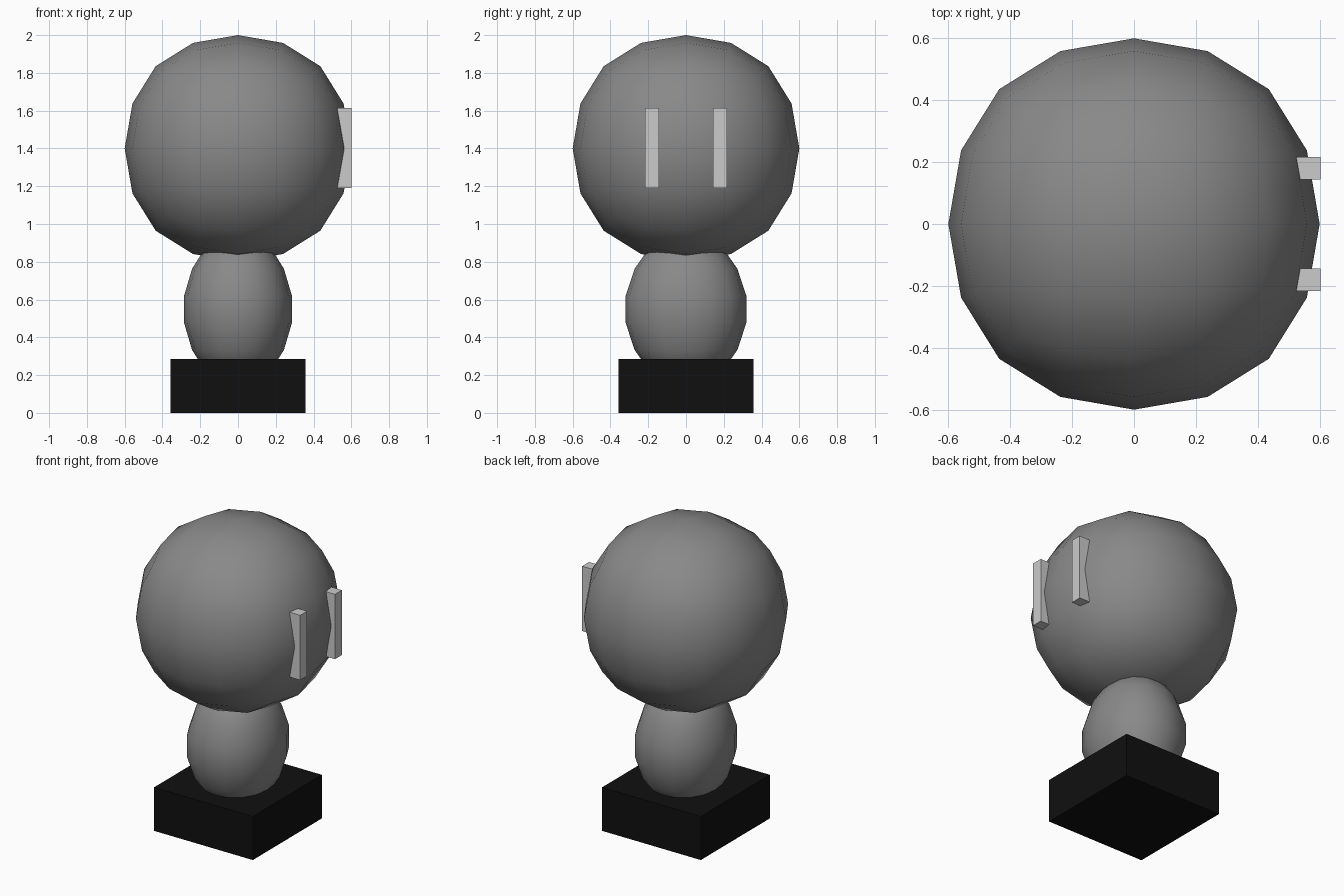
import bpy, bmesh
from math import sin, cos, tau

if "Cube" in bpy.data.objects:
    bpy.data.objects.remove(bpy.data.objects["Cube"])


def paint(obj, value):
    mat = bpy.data.materials.new(obj.name + "_grey")
    mat.diffuse_color = (value, value, value, 1)
    mat.use_nodes = True
    mat.node_tree.nodes["Principled BSDF"].inputs["Base Color"].default_value = mat.diffuse_color
    obj.data.materials.append(mat)


def box(name, lo, hi):
    centre = [(a + b) / 2 for a, b in zip(lo, hi)]
    bpy.ops.mesh.primitive_cube_add(size=1, location=centre)
    obj = bpy.context.object
    obj.name = name
    obj.scale = [b - a for a, b in zip(lo, hi)]
    bpy.ops.object.transform_apply(location=False, rotation=False, scale=True)
    return obj


# Base block
base = box("base", (-0.358, -0.358, 0), (0.358, 0.358, 0.285))
paint(base, 0.005)

# Head: a cube rounded by subdivision, radius 0.6
R = 0.7147
head = box("head", (-R, -R, 1.4 - R), (R, R, 1.4 + R))
sub = head.modifiers.new("round", 'SUBSURF')
sub.levels = sub.render_levels = 2
head.data.shade_smooth()
paint(head, 0.25)

# Body: egg of slightly squared rings, ends hidden in base and head
half = [(0.07, 1.0), (0.215, 0.85), (0.32, 0.62), (0.37, 0.3)]
profile = [(-z, r) for z, r in reversed(half)] + half
bm = bmesh.new()
rings = []
for z, r in profile:
    ring = []
    for i in range(16):
        a = tau * i / 16
        k = r * (1 + 0.027 * sin(2 * a) ** 2)
        ring.append(bm.verts.new((0.286 * k * cos(a), 0.32 * k * sin(a), 0.548 + z)))
    rings.append(ring)
for lower, upper in zip(rings, rings[1:]):
    for i in range(16):
        j = (i + 1) % 16
        bm.faces.new((lower[i], lower[j], upper[j], upper[i]))
bm.faces.new(rings[0][::-1])
bm.faces.new(rings[-1])
mesh = bpy.data.meshes.new("body")
bm.to_mesh(mesh)
bm.free()
body = bpy.data.objects.new("body", mesh)
bpy.context.collection.objects.link(body)
mesh.shade_smooth()
paint(body, 0.25)

# Eyes: two upright bars set into the right side of the head
for name, y in (("eye_front", -0.18), ("eye_back", 0.18)):
    eye = box(name, (0.5, y - 0.036, 1.19), (0.602, y + 0.036, 1.615))
    paint(eye, 0.8)
